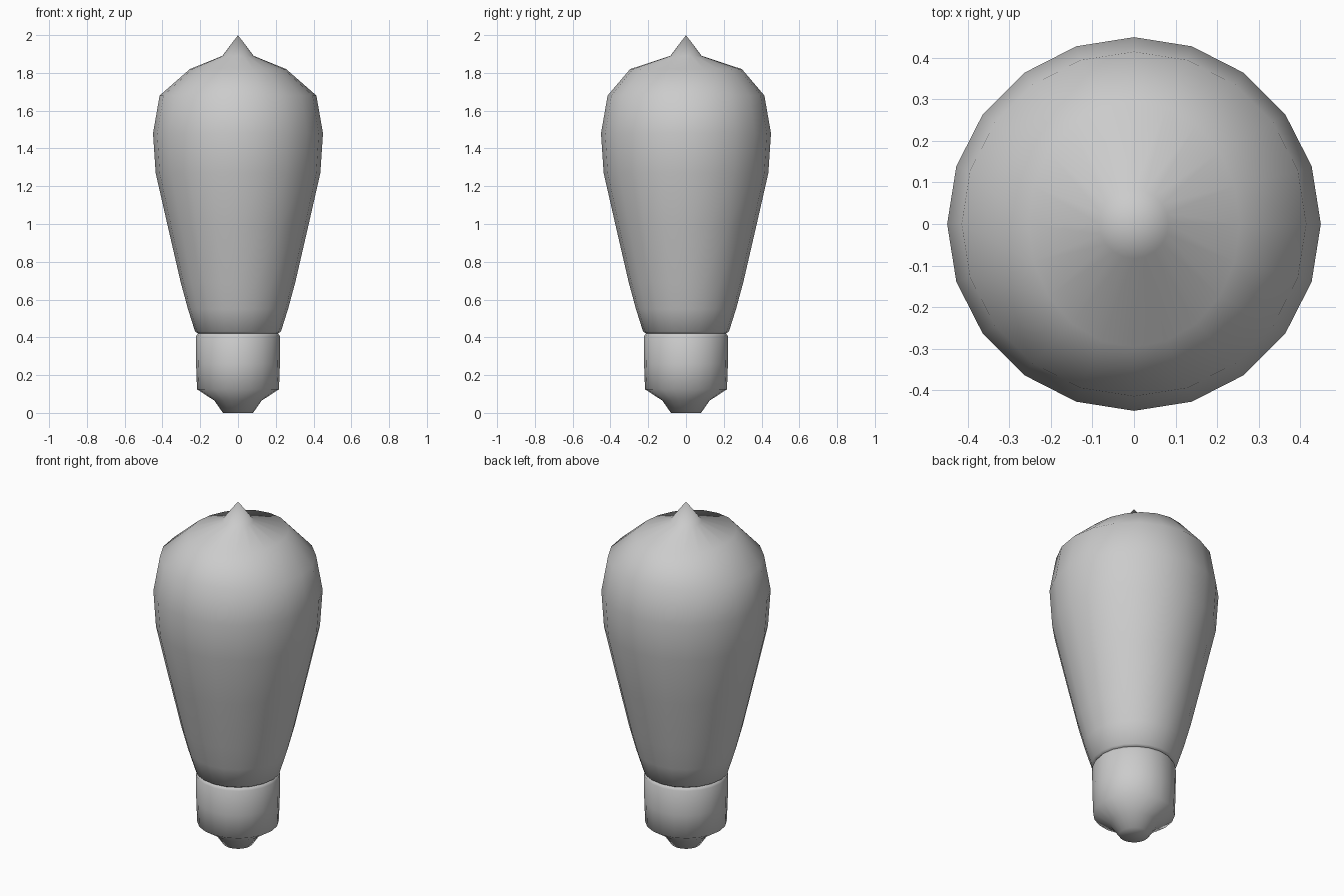
import bpy, bmesh
from math import cos, sin, pi

if "Cube" in bpy.data.objects:
    bpy.data.objects.remove(bpy.data.objects["Cube"])

SIDES = 20


def lathe(name, profile):
    """Revolve rings of (x radius, y radius, z); a zero radius makes a pole."""
    bm = bmesh.new()
    rings = []
    for rx, ry, z in profile:
        n = SIDES if rx > 0 else 1
        rings.append([bm.verts.new((rx * cos(2 * pi * i / SIDES),
                                    ry * sin(2 * pi * i / SIDES), z))
                      for i in range(n)])
    for a, b in zip(rings, rings[1:]):
        for i in range(SIDES):
            j = (i + 1) % SIDES
            if len(b) == 1:
                bm.faces.new((a[i], a[j], b[0]))
            else:
                bm.faces.new((a[i], a[j], b[j], b[i]))
    # close open ends
    bm.faces.new(rings[0][::-1])
    if len(rings[-1]) > 1:
        bm.faces.new(rings[-1])
    bmesh.ops.recalc_face_normals(bm, faces=bm.faces)
    mesh = bpy.data.meshes.new(name)
    bm.to_mesh(mesh)
    bm.free()
    obj = bpy.data.objects.new(name, mesh)
    bpy.context.collection.objects.link(obj)
    bpy.ops.object.select_all(action='DESELECT')
    obj.select_set(True)
    bpy.context.view_layer.objects.active = obj
    bpy.ops.object.shade_smooth_by_angle(angle=pi / 3)
    return obj


# socket cap with stepped contact at the bottom
lathe("bulb_base", [(r, r, z) for r, z in
                    [(.08, 0), (.125, .065), (.217, .125), (.222, .26),
                     (.223, .405), (.21, .425)]])

# pear-shaped glass; the upper shoulder ring is slightly oval
lathe("glass_bulb", [(.21, .21, .42), (.227, .227, .43), (.265, .265, .55),
                     (.303, .303, .69), (.37, .37, .98), (.436, .436, 1.27),
                     (.45, .45, 1.48), (.415, .415, 1.68),
                     (.255, .296, 1.82), (.083, .083, 1.89), (0, 0, 2)])
